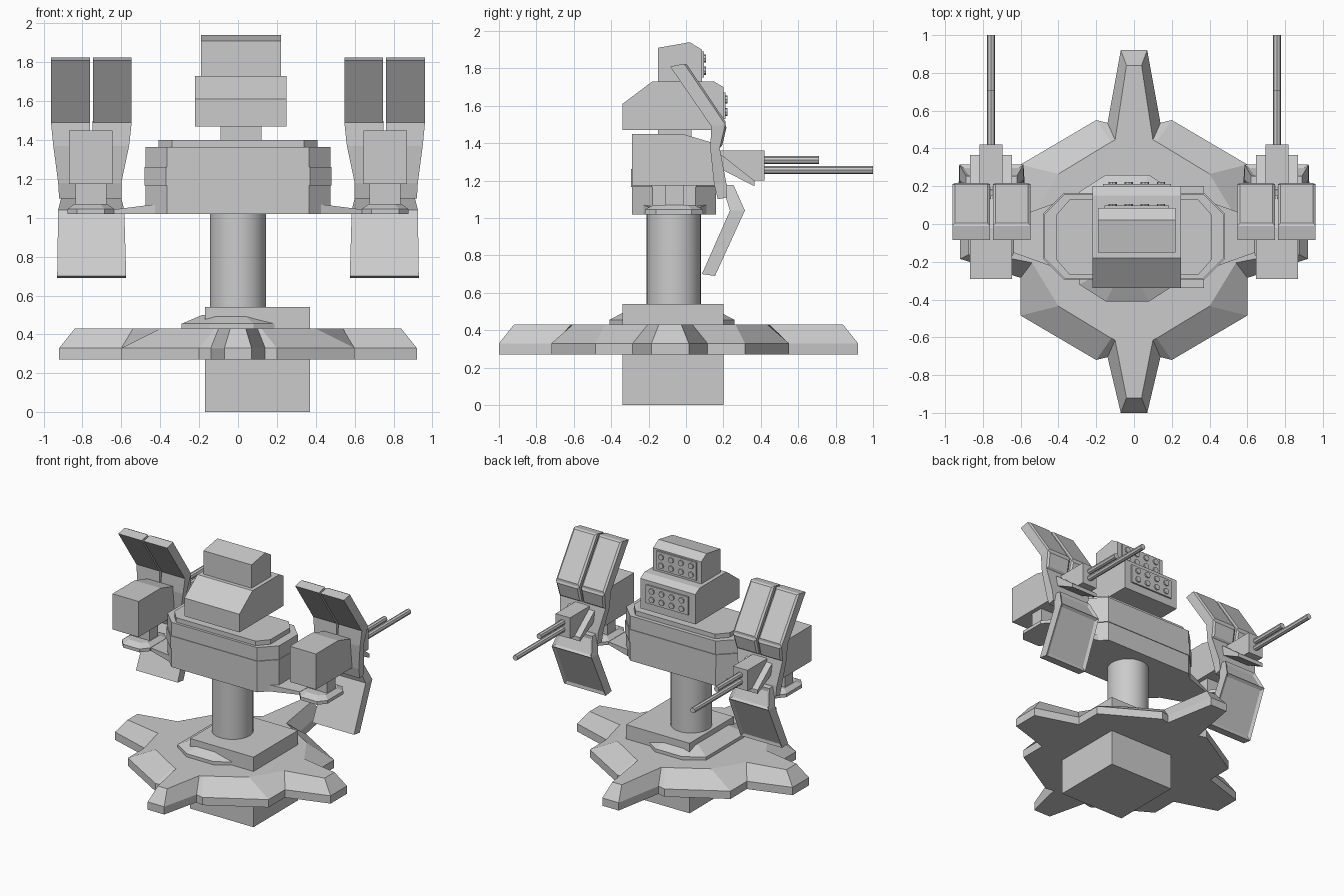
import bpy, bmesh, math
from mathutils import Matrix

if "Cube" in bpy.data.objects:
    bpy.data.objects.remove(bpy.data.objects["Cube"])


def loft(name, rings, panel=None, mirror=False):
    """Skin a stack of equal-length rings; panel=(thickness, depth) insets the +y faces."""
    bm = bmesh.new()
    vs = [[bm.verts.new(p) for p in r] for r in rings]
    n = len(rings[0])
    for a, b in zip(vs, vs[1:]):
        for i in range(n):
            j = (i + 1) % n
            bm.faces.new((a[i], a[j], b[j], b[i]))
    bm.faces.new(vs[0][::-1])
    bm.faces.new(vs[-1])
    bmesh.ops.recalc_face_normals(bm, faces=bm.faces)
    if panel:
        fs = [f for f in bm.faces if f.normal.y > 0.4]
        bmesh.ops.inset_individual(bm, faces=fs, thickness=panel[0], depth=panel[1])
    me = bpy.data.meshes.new(name)
    bm.to_mesh(me)
    bm.free()
    ob = bpy.data.objects.new(name, me)
    bpy.context.collection.objects.link(ob)
    if mirror:
        m = ob.modifiers.new("mirror", 'MIRROR')
        m.use_mirror_merge = False
    return ob


def box(name, x, y, z, **k):
    return loft(name, [[(x[0], y[0], h), (x[1], y[0], h), (x[1], y[1], h), (x[0], y[1], h)] for h in z], **k)


def side(name, prof, x0, x1, **k):
    """Extrude a (y, z) profile across x."""
    return loft(name, [[(x, y, z) for y, z in prof] for x in (x0, x1)], **k)


def octagon(cx, cy, a, b, ca, cb, z):
    """Rectangle a x b (half sizes) with chamfered corners."""
    pts = [(a, -b + cb), (a, b - cb), (a - ca, b), (-a + ca, b),
           (-a, b - cb), (-a, -b + cb), (-a + ca, -b), (a - ca, -b)]
    return [(cx + x, cy + y, z) for x, y in pts]


def rod(name, r, n, x, y, z, axis='Z', length=1, **k):
    """Cylinder starting at x, y, z and running along Y or Z."""
    rings = []
    for t in (0, length):
        ring = []
        for i in range(n):
            c, s = r * math.cos(math.tau * i / n), r * math.sin(math.tau * i / n)
            ring.append((x + c, y + s, z + t) if axis == 'Z' else (x + c, y + t, z + s))
        rings.append(ring)
    return loft(name, rings, **k)


# base block and star-shaped foot
box("base_block", (-0.17, 0.37), (-0.34, 0.20), (0, 0.54))
outer = [(0.92, 0.10), (0.60, 0.20), (0.60, 0.40), (0.20, 0.635), (0.14, 0.62), (0.07, 0.96)]
inner = [(0.84, 0.06), (0.54, 0.12), (0.40, 0.35), (0.12, 0.52), (0.10, 0.53), (0.04, 0.88)]


def star(q, z):
    half = q + [(-x, y) for x, y in q[::-1]]
    full = half + [(-x, -y) for x, y in half]
    # the front and back tips sit around a slightly different centre than the hub
    return [(x, y - (0.04 if abs(y) > 0.8 else 0.085), z) for x, y in full]


loft("star_foot", [star(outer, 0.27), star(outer, 0.33), star(inner, 0.43)])
loft("foot_collar", [octagon(-0.035, -0.075, 0.255, 0.335, 0.14, 0.09, 0.42),
                     octagon(-0.035, -0.075, 0.255, 0.335, 0.14, 0.09, 0.455),
                     octagon(-0.035, -0.075, 0.15, 0.25, 0.08, 0.06, 0.50)])

# column
col = rod("column", 0.145, 32, 0, -0.065, 0.52, length=0.52)
bpy.context.view_layer.objects.active = col
col.select_set(True)
bpy.ops.object.shade_smooth_by_angle()
col.select_set(False)

# body slabs
for name, a, b, z0, z1 in (("body_lower", 0.475, 0.225, 1.02, 1.165),
                           ("body_middle", 0.48, 0.23, 1.165, 1.262),
                           ("body_upper", 0.475, 0.225, 1.262, 1.365)):
    loft(name, [octagon(0, -0.065, a, b, 0.11, 0.11, z) for z in (z0, z1)])
loft("body_top_plate", [octagon(0, -0.07, 0.41, 0.20, 0.07, 0.08, z) for z in (1.36, 1.40)])

# neck and stacked launcher head
box("neck", (-0.09, 0.12), (-0.15, 0.03), (1.39, 1.48))
side("head_lower", [(-0.34, 1.47), (-0.34, 1.61), (-0.18, 1.73), (0.15, 1.73), (0.20, 1.70), (0.20, 1.47)], -0.22, 0.25)
side("head_upper", [(-0.15, 1.72), (-0.15, 1.91), (0.02, 1.94), (0.085, 1.90), (0.085, 1.72)], -0.19, 0.22)
for tag, y, z0, z1, hw in (("lower", 0.20, 1.53, 1.67, 0.18), ("upper", 0.085, 1.75, 1.89, 0.17)):
    box(tag + "_launch_panel", (0.015 - hw, 0.015 + hw), (y - 0.01, y + 0.012), (z0, z1))
    for i in range(4):
        for j in range(2):
            rod(tag + "_launch_tube", 0.022, 8, 0.015 + (i - 1.5) * 0.085, y, z0 + 0.037 + j * 0.066,
                axis='Y', length=0.022)

# side arms and pods (mirrored)
CX = 0.757
M = dict(mirror=True)
loft("arm_strip", [[(x, -0.06 - w, 1.02), (x, -0.06 + w, 1.02), (x, -0.06 + w, h), (x, -0.06 - w, h)]
                   for x, w, h in ((0.42, 0.17, 1.07), (0.70, 0.07, 1.035))], **M)
loft("pod_plate", [octagon(CX, -0.065, 0.12, 0.155, 0.05, 0.06, 1.02),
                   octagon(CX, -0.065, 0.12, 0.155, 0.05, 0.06, 1.045),
                   octagon(CX, -0.065, 0.085, 0.11, 0.035, 0.04, 1.07)], **M)
box("pod_post", (CX - 0.08, CX + 0.08), (-0.11, -0.01), (1.05, 1.19), **M)
side("pod_box", [(-0.29, 1.175), (-0.29, 1.45), (-0.02, 1.45), (0.15, 1.40), (0.15, 1.175)], 0.645, 0.868, **M)


# shields: stations of front and back edge points plus an x range
def shield(name, stations, **k):
    loft(name, [[(x0, yf, zf), (x1, yf, zf), (x1, yb, zb), (x0, yb, zb)]
                for yf, zf, yb, zb, x0, x1 in stations], mirror=True, **k)


shield("upper_shield_inner", [(-0.085, 1.81, -0.01, 1.825, 0.547, 0.747), (0.135, 1.49, 0.21, 1.50, 0.547, 0.747),
                              (0.13, 1.37, 0.18, 1.375, 0.56, 0.75)], panel=(0.02, 0.01))
shield("upper_shield_outer", [(-0.085, 1.81, -0.01, 1.825, 0.762, 0.962), (0.135, 1.49, 0.21, 1.50, 0.762, 0.962),
                              (0.13, 1.37, 0.18, 1.375, 0.76, 0.95)], panel=(0.02, 0.01))
shield("middle_shield", [(0.13, 1.37, 0.18, 1.375, 0.56, 0.95), (0.15, 1.18, 0.215, 1.19, 0.60, 0.925),
                         (0.17, 1.10, 0.22, 1.11, 0.60, 0.92)])
shield("lower_shield", [(0.19, 1.18, 0.255, 1.175, 0.62, 0.89), (0.235, 1.04, 0.315, 1.04, 0.585, 0.925),
                        (0.085, 0.70, 0.155, 0.69, 0.575, 0.93)], panel=(0.03, -0.012))

# guns
side("gun_housing", [(0.14, 1.37), (0.19, 1.36), (0.42, 1.36), (0.42, 1.20), (0.36, 1.20), (0.16, 1.27)],
     CX - 0.062, CX + 0.062, **M)
side("gun_bracket", [(0.16, 1.35), (0.20, 1.33), (0.365, 1.20), (0.365, 1.17), (0.17, 1.27)],
     CX - 0.11, CX + 0.11, **M)
rod("long_barrel", 0.021, 8, CX, 0.38, 1.256, axis='Y', length=0.62, **M)
rod("short_barrel", 0.021, 8, CX, 0.38, 1.31, axis='Y', length=0.33, **M)
